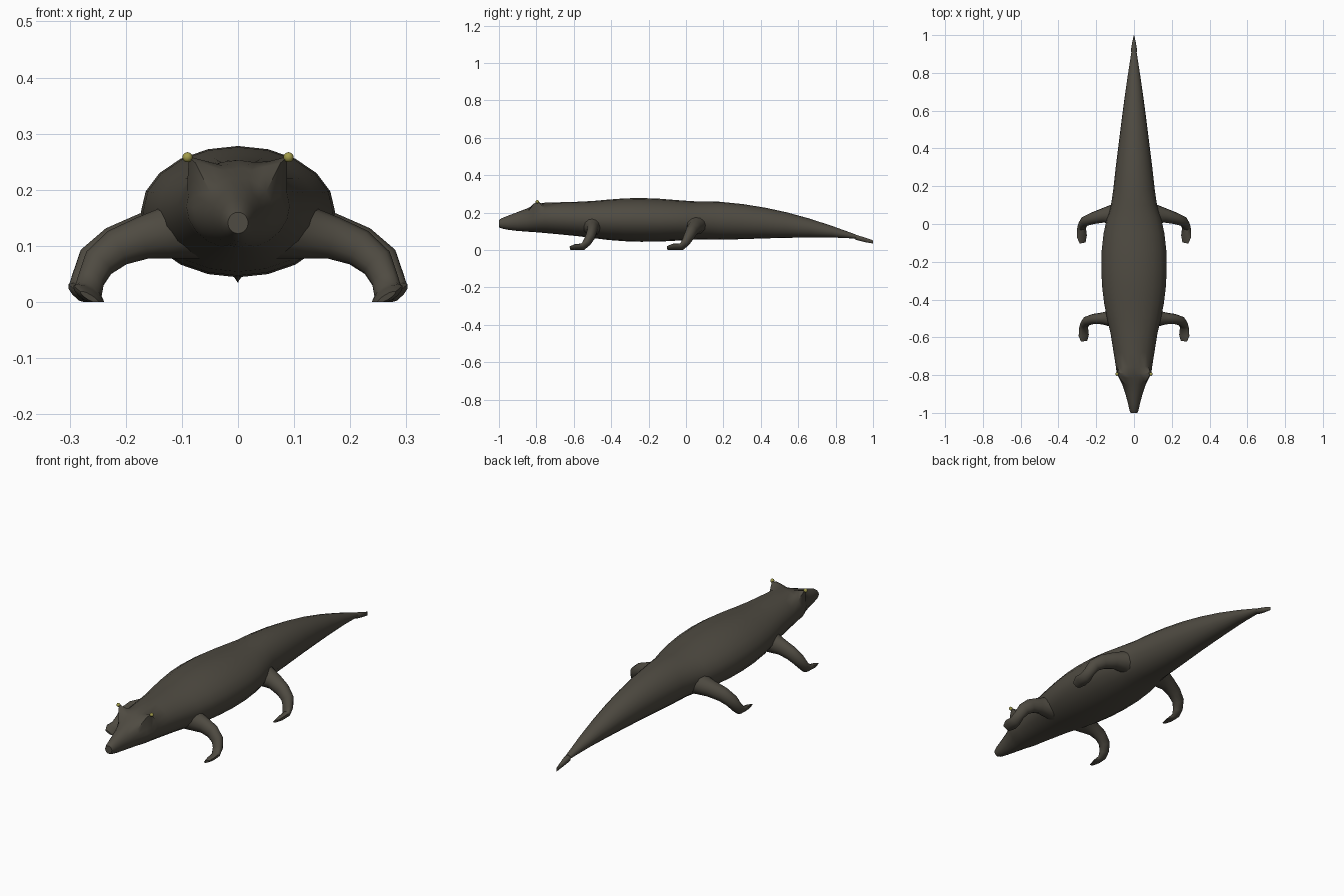
import bpy, bmesh, math
from mathutils import Vector


def material(name, rgb):
    m = bpy.data.materials.new(name)
    m.diffuse_color = (*rgb, 1)
    return m


HIDE = material("dark_olive_hide", (0.078, 0.070, 0.054))
YELLOW = material("yellow_eye", (0.36, 0.33, 0.07))


def loft(name, rings, mat):
    """Skin a list of equal-length vertex rings and cap both ends."""
    bm = bmesh.new()
    loops = [[bm.verts.new(p) for p in ring] for ring in rings]
    n = len(loops[0])
    for a, b in zip(loops, loops[1:]):
        for i in range(n):
            j = (i + 1) % n
            bm.faces.new((a[i], a[j], b[j], b[i]))
    bm.faces.new(loops[0])
    bm.faces.new(loops[-1])
    bmesh.ops.recalc_face_normals(bm, faces=bm.faces)
    me = bpy.data.meshes.new(name)
    bm.to_mesh(me)
    bm.free()
    me.materials.append(mat)
    ob = bpy.data.objects.new(name, me)
    bpy.context.collection.objects.link(ob)
    smooth(ob, 50)
    return ob


def smooth(ob, angle):
    bpy.ops.object.select_all(action='DESELECT')
    ob.select_set(True)
    bpy.context.view_layer.objects.active = ob
    bpy.ops.object.shade_smooth_by_angle(angle=math.radians(angle))


def body_ring(y, w, lo, hi, brow=0.0, n=20):
    """Oval section; brow lifts the upper corners into ridges."""
    ring = []
    for i in range(n):
        t = 2 * math.pi * i / n
        x, z = w * math.cos(t), (lo + hi) / 2 + (hi - lo) / 2 * math.sin(t)
        if brow and i in (2, 8):
            x, z = math.copysign(w * 0.95, x), hi + brow
        elif brow and i in (3, 7):
            z = hi + brow * 0.3
        ring.append((x, y, z))
    return ring


# Head and trunk and tail: y, half width, bottom, top, brow lift
body = [
    (-1.0, 0.018, 0.122, 0.160), (-0.985, 0.024, 0.115, 0.170),
    (-0.95, 0.032, 0.108, 0.184), (-0.90, 0.045, 0.102, 0.203),
    (-0.85, 0.062, 0.098, 0.222), (-0.815, 0.080, 0.096, 0.238, 0.010),
    (-0.79, 0.092, 0.094, 0.247, 0.012), (-0.755, 0.096, 0.091, 0.253),
    (-0.68, 0.108, 0.084, 0.255), (-0.58, 0.124, 0.074, 0.258),
    (-0.50, 0.143, 0.064, 0.262), (-0.42, 0.158, 0.054, 0.269),
    (-0.33, 0.169, 0.047, 0.276), (-0.24, 0.173, 0.044, 0.278),
    (-0.14, 0.171, 0.045, 0.274), (-0.05, 0.161, 0.050, 0.267),
    (0.03, 0.144, 0.056, 0.261), (0.10, 0.122, 0.057, 0.259),
    (0.18, 0.110, 0.055, 0.258), (0.30, 0.097, 0.058, 0.246),
    (0.42, 0.082, 0.062, 0.227), (0.54, 0.067, 0.065, 0.201),
    (0.66, 0.051, 0.067, 0.168), (0.78, 0.034, 0.067, 0.129),
    (0.91, 0.014, 0.061, 0.082),
]
loft("body", [body_ring(*s) for s in body], HIDE)

# Pointed end of the tail
tip = [(0.90, 0.008, 0.058, 0.080), (0.915, 0.017, 0.052, 0.080),
       (0.96, 0.010, 0.041, 0.066), (1.0, 0.001, 0.034, 0.052)]
loft("tail_tip", [body_ring(*s, n=10) for s in tip], HIDE)


def leg(name, path, side):
    """Sweep an oval along the leg: x, y, z, depth, width at each joint."""
    pts = [Vector(p[:3]) for p in path]
    u = Vector((0, 1, 0))
    rings, prev = [], None
    for k, p in enumerate(path):
        t = (pts[min(k + 1, len(pts) - 1)] - pts[max(k - 1, 0)]).normalized()
        if prev:
            u = prev.rotation_difference(t) @ u
        u = (u - t * u.dot(t)).normalized()
        v = t.cross(u)
        prev = t
        ring = []
        for i in range(12):
            a = 2 * math.pi * i / 12
            q = pts[k] + u * p[3] * math.cos(a) + v * p[4] * math.sin(a)
            ring.append((q.x * side, q.y, max(q.z, 0.002 if k < 5 else 0.0)))
        rings.append(ring)
    loft(name, rings, HIDE)


front = [
    (0.085, -0.50, 0.135, 0.060, 0.060), (0.13, -0.50, 0.122, 0.042, 0.046),
    (0.17, -0.50, 0.114, 0.031, 0.038), (0.215, -0.503, 0.097, 0.027, 0.034),
    (0.248, -0.513, 0.070, 0.025, 0.030), (0.262, -0.530, 0.040, 0.021, 0.025),
    (0.267, -0.552, 0.017, 0.015, 0.027), (0.266, -0.590, 0.012, 0.012, 0.032),
    (0.264, -0.620, 0.008, 0.005, 0.020),
]
rear = [
    (0.07, 0.050, 0.140, 0.075, 0.060), (0.12, 0.050, 0.130, 0.052, 0.047),
    (0.165, 0.045, 0.120, 0.038, 0.039), (0.220, 0.030, 0.100, 0.031, 0.035),
    (0.258, 0.015, 0.072, 0.027, 0.031), (0.272, -0.003, 0.040, 0.022, 0.026),
    (0.278, -0.024, 0.017, 0.015, 0.028), (0.276, -0.065, 0.012, 0.012, 0.033),
    (0.272, -0.100, 0.008, 0.005, 0.020),
]

for side, label in ((-1, "left"), (1, "right")):
    leg("front_leg_" + label, front, side)
    leg("rear_leg_" + label, rear, side)
    # Small eye on the brow ridge
    bpy.ops.mesh.primitive_uv_sphere_add(segments=12, ring_count=8, radius=0.009,
                                         location=(side * 0.090, -0.795, 0.258))
    eye = bpy.context.object
    eye.name = "eye_" + label
    eye.data.materials.append(YELLOW)
    smooth(eye, 60)
